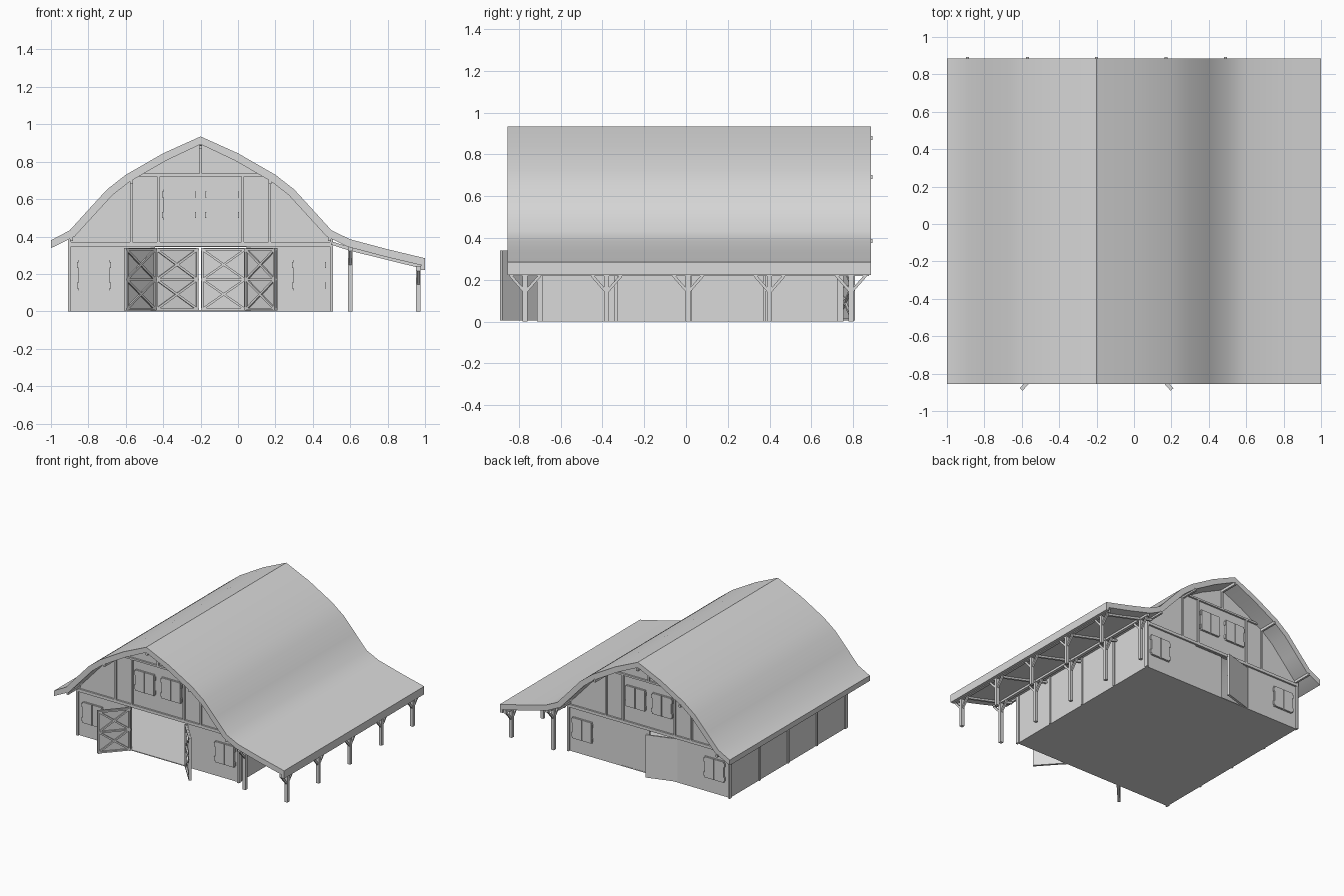
import bpy, bmesh
from math import radians
from mathutils import Matrix, Vector

cube = bpy.data.objects.get("Cube")
if cube:
    bpy.data.objects.remove(cube, do_unlink=True)

GREY = (0.7, 0.7, 0.7, 1)
mat = bpy.data.materials.new("light grey")
mat.use_nodes = True
mat.diffuse_color = GREY
mat.node_tree.nodes["Principled BSDF"].inputs["Base Color"].default_value = GREY

RIDGE = -0.2                    # x of the ridge line
FRONT, BACK = -0.70, 0.74       # outer wall faces
ROOF_F, ROOF_B = -0.855, 0.885  # roof ends
HALF = 0.7                      # half width of the barn
CURVE = [(0, .935), (.2, .845), (.4, .73), (.5, .652), (.6, .543), (.7, .433)]
DOOR_L, DOOR_R, DOOR_H = -0.445, 0.045, 0.345


def finish(name, bm, smooth=None):
    bmesh.ops.recalc_face_normals(bm, faces=bm.faces)
    mesh = bpy.data.meshes.new(name)
    bm.to_mesh(mesh)
    bm.free()
    obj = bpy.data.objects.new(name, mesh)
    bpy.context.collection.objects.link(obj)
    mesh.materials.append(mat)
    if smooth:
        bpy.ops.object.select_all(action='DESELECT')
        obj.select_set(True)
        bpy.context.view_layer.objects.active = obj
        bpy.ops.object.shade_smooth_by_angle(angle=radians(smooth))
    return obj


def box(bm, x, y, z, frame=Matrix()):
    """Box between the (low, high) pairs of each axis."""
    size = Vector((x[1] - x[0], y[1] - y[0], z[1] - z[0]))
    mid = Vector((sum(x) / 2, sum(y) / 2, sum(z) / 2))
    m = frame @ Matrix.Translation(mid) @ Matrix.Diagonal(size.to_4d())
    return bmesh.ops.create_cube(bm, size=1, matrix=m)


def beam(bm, p, q, w, d=None, frame=Matrix()):
    """Square timber from p to q."""
    p, q = Vector(p), Vector(q)
    rot = (q - p).to_track_quat('Z', 'Y').to_matrix().to_4x4()
    scale = Matrix.Diagonal((w, d or w, (q - p).length, 1))
    bmesh.ops.create_cube(bm, size=1, matrix=frame @ Matrix.Translation((p + q) / 2) @ rot @ scale)


def extrude(bm, outline, y0, y1):
    """Extrude an x-z outline along y."""
    face = bm.faces.new([bm.verts.new((x, y0, z)) for x, z in outline])
    geom = bmesh.ops.extrude_face_region(bm, geom=[face])["geom"]
    verts = [v for v in geom if isinstance(v, bmesh.types.BMVert)]
    bmesh.ops.translate(bm, verts=verts, vec=(0, y1 - y0, 0))


def inset(line, t):
    """Offset an x-z line downwards by t along its normals."""
    out = []
    for i, p in enumerate(line):
        a, b = Vector(line[max(i - 1, 0)]), Vector(line[min(i + 1, len(line) - 1)])
        d = (b - a).normalized()
        out.append((p[0] + d.y * t, p[1] - d.x * t))
    out[0] = (line[0][0], line[0][1] - t)
    out[-1] = (line[-1][0], line[-1][1] - t)
    return out


# Curved roof with the long porch slope on one side
arch = [(RIDGE - d, z) for d, z in reversed(CURVE)] + [(RIDGE + d, z) for d, z in CURVE[1:]]
top = [(-1.0, .38)] + arch + [(.6, .385), (.8, .332), (1.0, .284)]
bm = bmesh.new()
extrude(bm, top + inset(top, .042)[::-1], ROOF_F, ROOF_B)
finish("roof", bm, 30)

# Gable end walls with a doorway
gable = inset(arch, .025)
gable[0], gable[-1] = (RIDGE - HALF, .40), (RIDGE + HALF, .40)
doorway = [(RIDGE + HALF, 0), (DOOR_R, 0), (DOOR_R, DOOR_H),
           (DOOR_L, DOOR_H), (DOOR_L, 0), (RIDGE - HALF, 0)]
for name, y0, y1 in (("front_wall", FRONT, FRONT + .02), ("back_wall", BACK - .02, BACK)):
    bm = bmesh.new()
    extrude(bm, gable + doorway, y0, y1)
    finish(name, bm)

# Side walls with slim uprights, and the floor
for name, s in (("left_wall", 1), ("right_wall", -1)):
    bm = bmesh.new()
    x = RIDGE + s * HALF
    box(bm, sorted((x, x - s * .02)), (FRONT, BACK), (0, .40))
    for i in range(5):
        y = FRONT + .008 + i * (BACK - FRONT - .016) / 4
        box(bm, (x - .008, x + .008), (y - .008, y + .008), (0, .39))
    finish(name, bm)
bm = bmesh.new()
box(bm, (RIDGE - HALF, RIDGE + HALF), (FRONT, BACK), (0, .006))
finish("floor", bm)

# Timber trim and shuttered windows on both gables
for end, y, s in (("front", FRONT, -1), ("back", BACK, 1)):
    bm = bmesh.new()
    depth = sorted((y - s * .005, y + s * .014))
    box(bm, (RIDGE - HALF, RIDGE + HALF), depth, (.347, .37))
    box(bm, (RIDGE - .39, RIDGE + .39), depth, (.722, .736))
    box(bm, (RIDGE - .007, RIDGE + .007), depth, (.736, .89))
    for d in (-.37, -.225, .225, .37):
        box(bm, (RIDGE + d - .007, RIDGE + d + .007), depth, (.37, .724 if abs(d) < .3 else .70))
    for d in (-HALF, HALF):
        box(bm, (RIDGE + d - .008, RIDGE + d + .008), depth, (0, .40))
    finish(end + "_timber_trim", bm)

    for name, d, z in (("lower_right", -.57, .193), ("lower_left", .58, .193),
                       ("upper_right", -.115, .57), ("upper_left", .115, .57)):
        bm = bmesh.new()
        cx = RIDGE + d
        box(bm, (cx - .084, cx + .084), sorted((y, y + s * .006)), (z - .083, z + .083))
        for side in (-1, 1):
            box(bm, sorted((cx + side * .003, cx + side * .082)),
                sorted((y, y + s * .014)), (z - .081, z + .081))
            for h in (-.055, .055):
                hx = cx + side * .087
                box(bm, (hx - .004, hx + .004), sorted((y, y + s * .012)), (z + h - .015, z + h + .015))
        finish(f"{end}_{name}_window", bm)


# Door leaves, braced on the inner face
def door(name, hinge, angle, inner):
    w, h, t = .243, .34, .008
    frame = Matrix.Translation((*hinge, 0)) @ Matrix.Rotation(radians(angle), 4, 'Z')
    bm = bmesh.new()
    box(bm, (0, w), (-t / 2, t / 2), (.004, h), frame)
    y = inner * t
    for z in (.012, h / 2, h - .01):
        beam(bm, (0, y, z), (w, y, z), .016, .012, frame)
    for x in (.008, w - .008):
        beam(bm, (x, y, .004), (x, y, h), .012, .016, frame)
    for lo, hi in ((.012, h / 2), (h / 2, h - .01)):
        beam(bm, (.008, y, lo), (w - .008, y, hi), .012, .012, frame)
        beam(bm, (.008, y, hi), (w - .008, y, lo), .012, .012, frame)
    finish(name, bm)


door("front_right_door", (DOOR_L, FRONT), -132, 1)
door("front_left_door", (DOOR_R, FRONT), -48, -1)
door("back_right_door", (DOOR_L, BACK - .006), 17, -1)
door("back_left_door", (DOOR_R, BACK - .006), 180, 1)

# Purlins running the length of the roof
bm = bmesh.new()
for d, z in ((0, .878), (-.37, .692), (.37, .692), (-.69, .385), (.69, .385)):
    x = RIDGE + d
    box(bm, (x - .008, x + .008), (ROOF_F + .005, ROOF_B + .008), (z - .01, z + .01))
finish("purlins", bm)

# Porch posts, knee braces and beams
POSTS = [-.77 + i * .39 for i in range(5)]
for name, x, z in (("inner", .6, .33), ("outer", .965, .225)):
    bm = bmesh.new()
    for y in POSTS:
        box(bm, (x - .012, x + .012), (y - .012, y + .012), (0, z))
        for s in (-1, 1):
            beam(bm, (x, y, z - .085), (x, y + s * .07, z - .005), .014)
    finish(name + "_porch_posts", bm)
    bm = bmesh.new()
    box(bm, (x - .012, x + .012), (ROOF_F + .01, ROOF_B - .01), (z - .008, z + .018))
    finish(name + "_porch_beam", bm)
bm = bmesh.new()
for y in POSTS:
    beam(bm, (.5, y, .365), (.6, y, .333), .018)
    beam(bm, (.6, y, .333), (.985, y, .238), .018)
finish("porch_rafters", bm)
bm = bmesh.new()
box(bm, (.975, 1.0), (ROOF_F, ROOF_B), (.222, .246))
finish("eave_board", bm)
